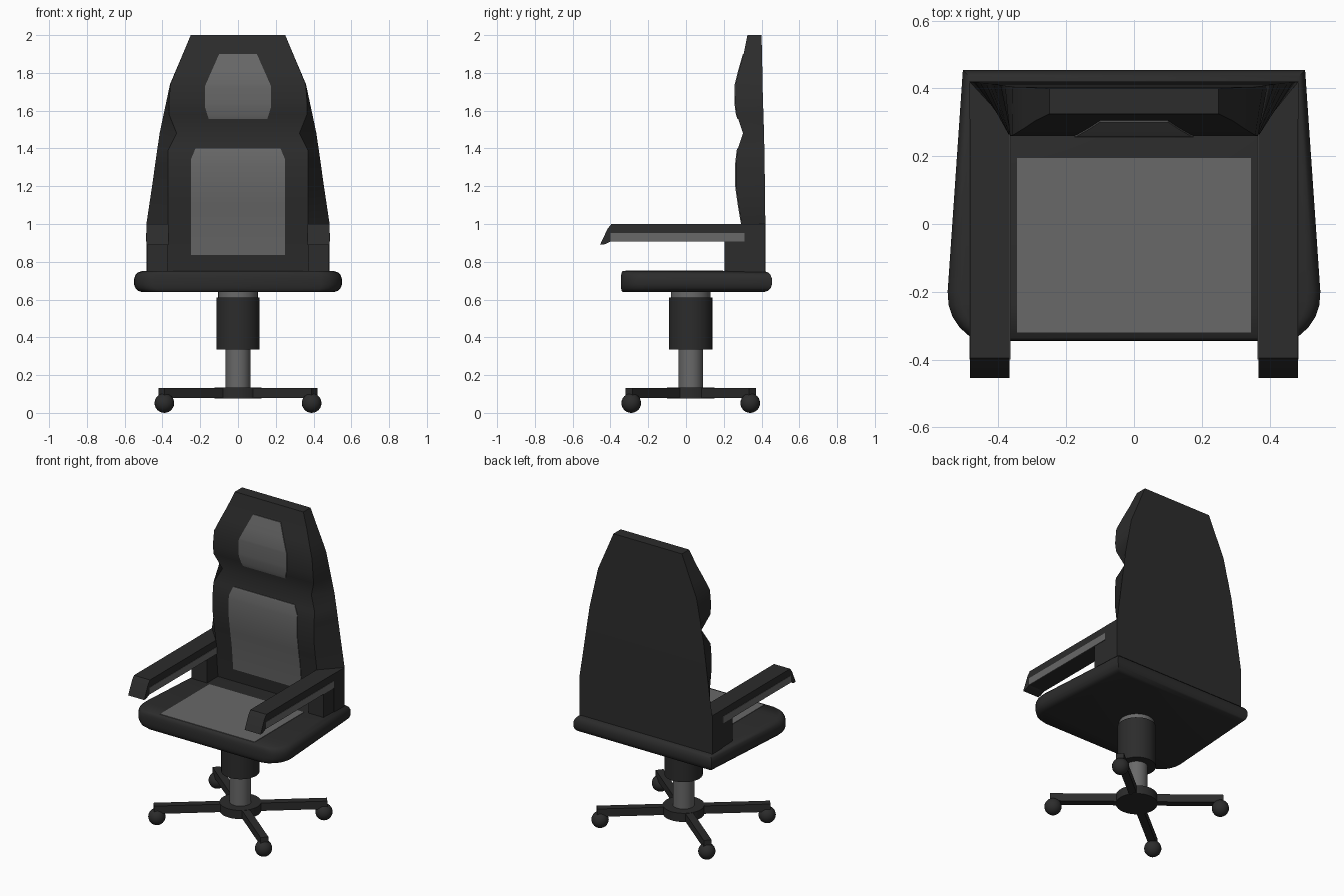
import bpy, bmesh, math
from mathutils import Matrix, Vector

if "Cube" in bpy.data.objects:
    bpy.data.objects.remove(bpy.data.objects["Cube"])


def material(name, v):
    m = bpy.data.materials.new(name)
    m.diffuse_color = (v, v, v, 1)
    m.use_nodes = True
    m.node_tree.nodes["Principled BSDF"].inputs["Base Color"].default_value = m.diffuse_color
    return m


DARK = material("dark leather", 0.025)
GREY = material("grey fabric", 0.14)
CY = 0.025  # y of the central column


def finish(name, bm, mat, angle=40):
    bmesh.ops.recalc_face_normals(bm, faces=bm.faces)
    me = bpy.data.meshes.new(name)
    bm.to_mesh(me)
    bm.free()
    ob = bpy.data.objects.new(name, me)
    bpy.context.collection.objects.link(ob)
    me.materials.append(mat)
    bpy.ops.object.select_all(action='DESELECT')
    bpy.context.view_layer.objects.active = ob
    ob.select_set(True)
    bpy.ops.object.shade_smooth_by_angle(angle=math.radians(angle))
    return ob


def loft(name, rings, mat, angle=40):
    """Skin a stack of equal-sized rings and cap both ends."""
    bm = bmesh.new()
    vs = [[bm.verts.new(p) for p in r] for r in rings]
    n = len(rings[0])
    for a, b in zip(vs, vs[1:]):
        for i in range(n):
            j = (i + 1) % n
            bm.faces.new((a[i], a[j], b[j], b[i]))
    bm.faces.new(vs[0][::-1])
    bm.faces.new(vs[-1])
    return finish(name, bm, mat, angle)


def extrude_yz(name, profile, x0, x1, mat):
    return loft(name, [[(x, y, z) for y, z in profile] for x in (x0, x1)], mat, 20)


def box_profile(y0, y1, z0, z1):
    return [(y0, z0), (y1, z0), (y1, z1), (y0, z1)]


def cylinder(name, r, z0, z1, mat):
    bm = bmesh.new()
    bmesh.ops.create_cone(bm, cap_ends=True, segments=32, radius1=r, radius2=r, depth=z1 - z0,
                          matrix=Matrix.Translation((0, CY, (z0 + z1) / 2)))
    return finish(name, bm, mat)


def interp(table, z):
    for (za, a), (zb, b) in zip(table, table[1:]):
        if za <= z <= zb:
            return a + (b - a) * (z - za) / (zb - za)


# Seat cushion: flared outline with rounded front corners and rim
half = [(.505, .455), (.55, -.20), (.547, -.24), (.535, -.275), (.515, -.305), (.485, -.332), (.44, -.345)]
outline = half + [(-x, y) for x, y in reversed(half)]
rim = [(.64, .04), (.647, .02), (.66, .007), (.68, 0), (.71, 0), (.73, .007), (.743, .02), (.75, .04)]
loft("seat", [[(x * (.55 - t) / .55, -.2 + (y + .2) * (.65 - t) / .65, z) for x, y in outline]
              for z, t in rim], DARK)
extrude_yz("seat_panel", box_profile(-.32, .195, .745, .753), -.345, .345, GREY)

# Backrest: z, back half width, back y, front half width, front y
back = [(.74, .485, .42, .37, .32), (1.0, .485, .42, .37, .295), (1.1, .47, .419, .37, .278),
        (1.2, .455, .418, .37, .264), (1.32, .438, .416, .37, .264), (1.39, .428, .415, .37, .272),
        (1.48, .415, .413, .325, .302), (1.58, .394, .41, .365, .268), (1.64, .381, .408, .366, .26),
        (1.74, .36, .405, .358, .262), (1.82, .326, .404, .325, .282), (1.9, .292, .402, .291, .305),
        (2.0, .25, .40, .25, .325)]
loft("backrest", [[(-bw, by, z), (bw, by, z), (fw, fy, z), (-fw, fy, z)]
                  for z, bw, by, fw, fy in back], DARK)


# Grey panels hugging the front of the backrest: outline is (z, half width)
def back_panel(name, shape):
    front = [(r[0], r[4]) for r in back]
    zs = sorted({z for z, w in shape} | {z for z, y in front if shape[0][0] < z < shape[-1][0]})
    rings = []
    for z in zs:
        w, y = interp(shape, z), interp(front, z)
        rings.append([(-w, y + .005, z), (w, y + .005, z), (w, y - .004, z), (-w, y - .004, z)])
    loft(name, rings, GREY)


back_panel("lumbar_panel", [(.835, .25), (1.34, .25), (1.4, .225)])
back_panel("headrest_panel", [(1.555, .155), (1.62, .175), (1.73, .175), (1.9, .1)])

# Armrests: pad with drooping tip, grey side strip, support and rear block
pad = [(-.455, .89), (-.435, .892), (-.40, .925), (-.40, .905), (.32, .905), (.32, 1.0), (-.395, 1.0), (-.42, .965)]
pad = [(-.455, .89), (-.43, .893), (-.40, .907), (.32, .907), (.32, 1.0), (-.395, 1.0), (-.415, .975)]
for s, side in ((1, "right"), (-1, "left")):
    extrude_yz(side + "_arm_pad", pad, s * .367, s * .484, DARK)
    for x, part in ((.365, "inner"), (.482, "outer")):
        extrude_yz(f"{side}_arm_{part}_strip", box_profile(-.40, .31, .907, .953),
                   s * x, s * (x + .004), GREY)
    extrude_yz(side + "_arm_support", box_profile(.205, .32, .745, .91), s * .37, s * .482, DARK)
    extrude_yz(side + "_arm_block", box_profile(.31, .418, .745, 1.0), s * .37, s * .485, DARK)

# Column
cylinder("column_top_collar", .105, .60, .642, GREY)
cylinder("column_sleeve", .115, .335, .61, DARK)
cylinder("column_piston", .065, .12, .34, GREY)
cylinder("base_hub", .125, .077, .134, DARK)

# Four base legs with ball casters
for i, (sx, sy) in enumerate(((1, 1), (-1, 1), (-1, -1), (1, -1)), 1):
    d = Vector((sx * .39, sy * .315, 0)).normalized()
    n = Vector((-d.y, d.x, 0)) * .024
    c = Vector((0, CY, 0))
    foot = [c + n, c + d * .52 + n, c + d * .52 - n, c - n]
    loft(f"base_leg_{i}", [[(p.x, p.y, z) for p in foot] for z in (.08, .132)], DARK)
    bm = bmesh.new()
    bmesh.ops.create_uvsphere(bm, u_segments=20, v_segments=12, radius=.052,
                              matrix=Matrix.Translation((sx * .39, CY + sy * .315, .052)))
    finish(f"caster_{i}", bm, DARK)
